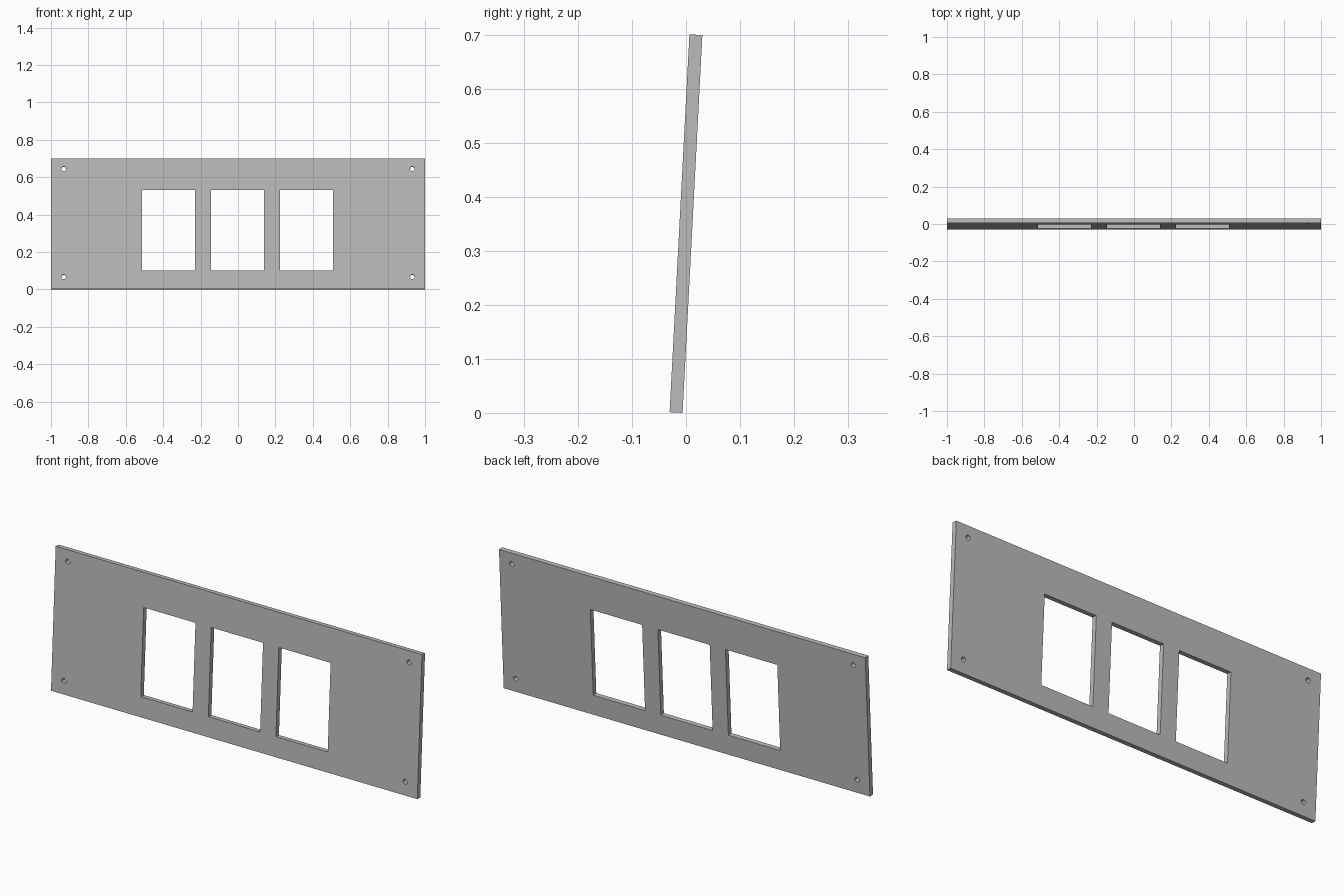
import bpy, bmesh
from math import radians, sin, cos, tau

cube = bpy.data.objects.get("Cube")
if cube:
    bpy.data.objects.remove(cube, do_unlink=True)

TILT = radians(3)
THICK = 0.024
HEIGHT = 0.70

# Single grey finish
grey = bpy.data.materials.new("plain_grey")
grey.use_nodes = True
colour = (0.5, 0.5, 0.5, 1)
grey.diffuse_color = colour
grey.node_tree.nodes["Principled BSDF"].inputs["Base Color"].default_value = colour

# Flat outline with holes, extruded to the plate thickness
outline = bpy.data.curves.new("panel_outline", "CURVE")
outline.dimensions = "2D"
outline.fill_mode = "BOTH"
outline.extrude = THICK / 2


def add_loop(points):
    spline = outline.splines.new("POLY")
    spline.points.add(len(points) - 1)
    for p, (x, y) in zip(spline.points, points):
        p.co = (x, y, 0, 1)
    spline.use_cyclic_u = True


def rectangle(cx, cy, w, h):
    add_loop([(cx + sx * w / 2, cy + sy * h / 2)
              for sx, sy in ((-1, -1), (1, -1), (1, 1), (-1, 1))])


def circle(cx, cy, r, sides=24):
    add_loop([(cx + r * cos(tau * i / sides), cy + r * sin(tau * i / sides))
              for i in range(sides)])


# Plate edge, three window openings, four corner screw holes
rectangle(0, 0, 2, HEIGHT)
for i in (-1, 0, 1):
    rectangle(-0.003 + i * 0.369, -0.035, 0.283, 0.432)
for x in (-0.932, 0.932):
    for y in (-0.284, 0.294):
        circle(x, y, 0.012)

source = bpy.data.objects.new("panel_outline", outline)
bpy.context.collection.objects.link(source)
bpy.context.view_layer.update()
mesh = bpy.data.meshes.new_from_object(
    source.evaluated_get(bpy.context.evaluated_depsgraph_get()))
bpy.data.objects.remove(source, do_unlink=True)

# Weld caps to walls and make one clean solid
bm = bmesh.new()
bm.from_mesh(mesh)
bmesh.ops.remove_doubles(bm, verts=bm.verts, dist=0.0001)
bmesh.ops.recalc_face_normals(bm, faces=bm.faces)
bm.to_mesh(mesh)
bm.free()

# Stand the plate up, leaning slightly back
mesh.materials.clear()
mesh.materials.append(grey)
panel = bpy.data.objects.new("window_panel", mesh)
bpy.context.collection.objects.link(panel)
panel.rotation_euler.x = radians(90) - TILT
panel.location.z = (HEIGHT * cos(TILT) + THICK * sin(TILT)) / 2

bpy.context.view_layer.objects.active = panel
panel.select_set(True)
bpy.ops.object.shade_smooth_by_angle(angle=radians(30))
